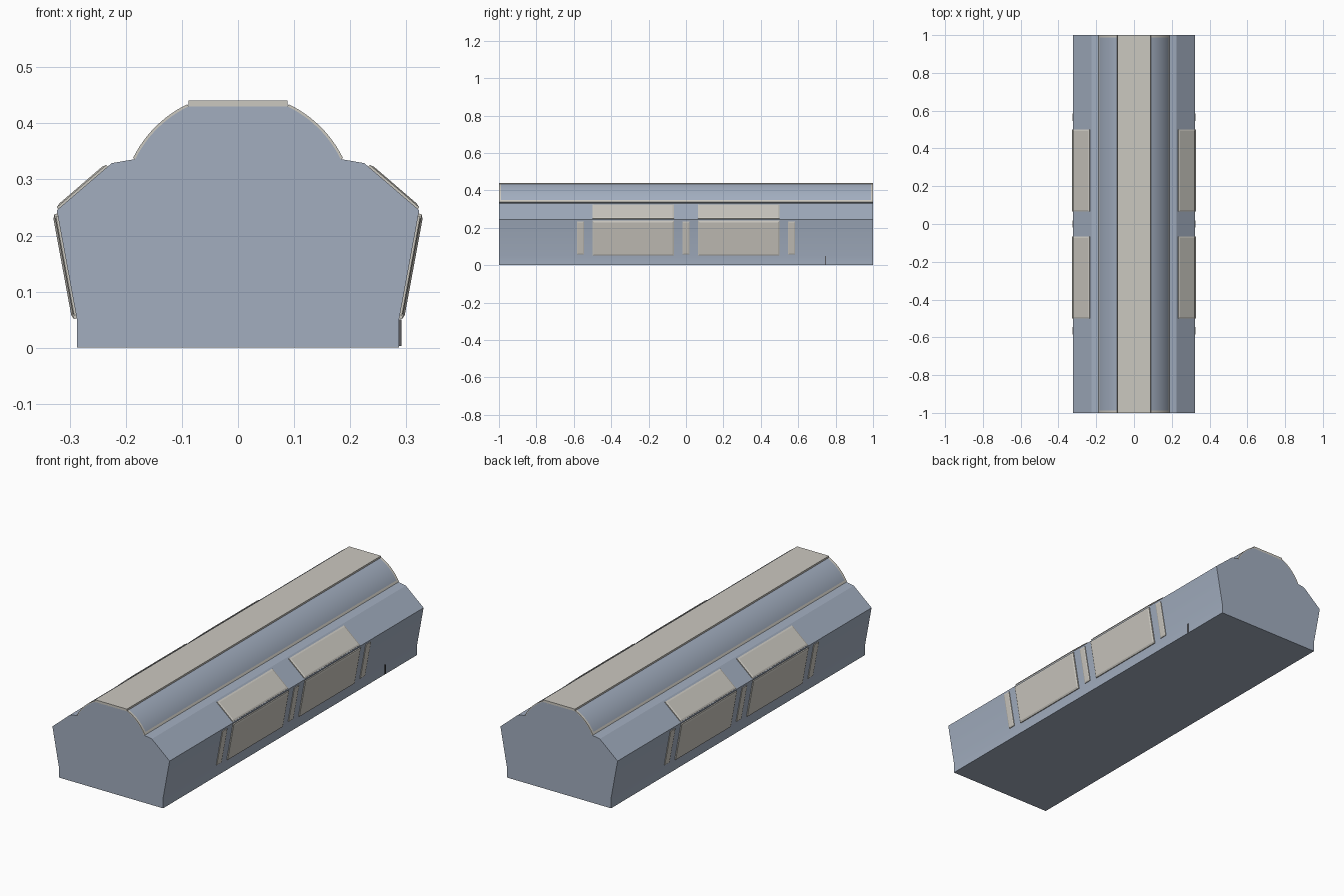
import bpy, bmesh, math

if "Cube" in bpy.data.objects:
    bpy.data.objects.remove(bpy.data.objects["Cube"])


def material(name, rgb):
    m = bpy.data.materials.new(name)
    m.diffuse_color = (*rgb, 1)
    m.use_nodes = True
    m.node_tree.nodes["Principled BSDF"].inputs["Base Color"].default_value = m.diffuse_color
    return m


BLUE = material("blue_grey", (0.36, 0.42, 0.52))
BEIGE = material("warm_light_grey", (0.60, 0.58, 0.53))
DARK = material("dark_grey", (0.10, 0.10, 0.11))


def finish(bm, name, mats, smooth=False):
    bmesh.ops.recalc_face_normals(bm, faces=bm.faces)
    me = bpy.data.meshes.new(name)
    bm.to_mesh(me)
    bm.free()
    for m in mats:
        me.materials.append(m)
    ob = bpy.data.objects.new(name, me)
    bpy.context.collection.objects.link(ob)
    if smooth:
        bpy.ops.object.select_all(action='DESELECT')
        ob.select_set(True)
        bpy.context.view_layer.objects.active = ob
        bpy.ops.object.shade_smooth_by_angle(angle=math.radians(20))
    return ob


def loft(rings, name, mats, smooth=False, rule=None):
    """Join equal closed rings of points and cap both ends."""
    bm = bmesh.new()
    vs = [[bm.verts.new(p) for p in r] for r in rings]
    n = len(vs[0])
    for k in range(len(vs) - 1):
        for i in range(n):
            j = (i + 1) % n
            f = bm.faces.new((vs[k][i], vs[k][j], vs[k + 1][j], vs[k + 1][i]))
            if rule:
                f.material_index = rule(k, i)
    for r in (vs[0], vs[-1]):
        f = bm.faces.new(r)
        if rule:
            f.material_index = 1
    return finish(bm, name, mats, smooth)


def extrude(profile, ys, name, mats, smooth=False, rule=None):
    return loft([[(x, y, z) for x, z in profile] for y in ys], name, mats, smooth, rule)


def arc(r, n=12, a0=26.2, a1=64.4):
    angles = [math.radians(a0 + (a1 - a0) * i / n) for i in range(n + 1)]
    return [(r * math.cos(a), 0.246 + r * math.sin(a)) for a in angles]


def plate(name, a, b, y0, y1, side, t=0.008, inset=0.008):
    """Bevelled plate lying on the sloping wall from point a up to b."""
    dx, dz = b[0] - a[0], b[1] - a[1]
    l = math.hypot(dx, dz)
    ux, uz = dx / l, dz / l
    nx, nz = uz, -ux
    rings = []
    for h, i in ((-0.003, 0), (t * 0.6, 0), (t, inset)):
        rings.append([(side * (a[0] + ux * s + nx * h), y, a[1] + uz * s + nz * h)
                      for s, y in ((i, y0 + i), (i, y1 - i), (l - i, y1 - i), (l - i, y0 + i))])
    loft(rings, name, [BEIGE])


# Main body with domed roof
half = [(0.287, 0), (0.287, 0.05), (0.323, 0.245), (0.225, 0.329), (0.184, 0.336)] + arc(0.204)
extrude(half + [(-x, z) for x, z in reversed(half)], (-1, 1), "body", [BLUE], True)

# Flat roof strip
extrude([(-0.088, 0.425), (0.088, 0.425), (0.088, 0.441), (-0.088, 0.441)],
        (-1, 1), "roof_strip", [BEIGE])

wall_a, wall_b = (0.288, 0.052), (0.3225, 0.239)
slope_a, slope_b = (0.3205, 0.2475), (0.2325, 0.323)
for side, word in ((1, "right"), (-1, "left")):
    # Curved roof panel with light border
    outer, inner = arc(0.2085), arc(0.202)
    ring = [(side * x, z) for x, z in outer + inner[::-1]]
    last = len(outer) - 1
    extrude(ring, (-1, -0.988, 0.988, 1), "roof_panel_" + word, [BLUE, BEIGE], True,
            lambda k, i: 0 if k == 1 and 1 <= i < last else 1)
    # Large side panels and sloping panels above them
    for i, y in enumerate((-0.2825, 0.2825)):
        plate(f"side_panel_{word}_{i}", wall_a, wall_b, y - 0.2175, y + 0.2175, side)
        plate(f"slope_panel_{word}_{i}", slope_a, slope_b, y - 0.2175, y + 0.2175, side, 0.006)
    # Narrow upright panels
    for i, y in enumerate((-0.565, 0, 0.565)):
        plate(f"narrow_panel_{word}_{i}", (0.289, 0.058), (0.3215, 0.234),
              y - 0.019, y + 0.019, side, 0.005, 0.006)

# Small dark fin low on the right side
extrude([(0.284, 0.003), (0.291, 0.003), (0.291, 0.05), (0.284, 0.05)],
        (0.742, 0.748), "side_fin", [DARK])
